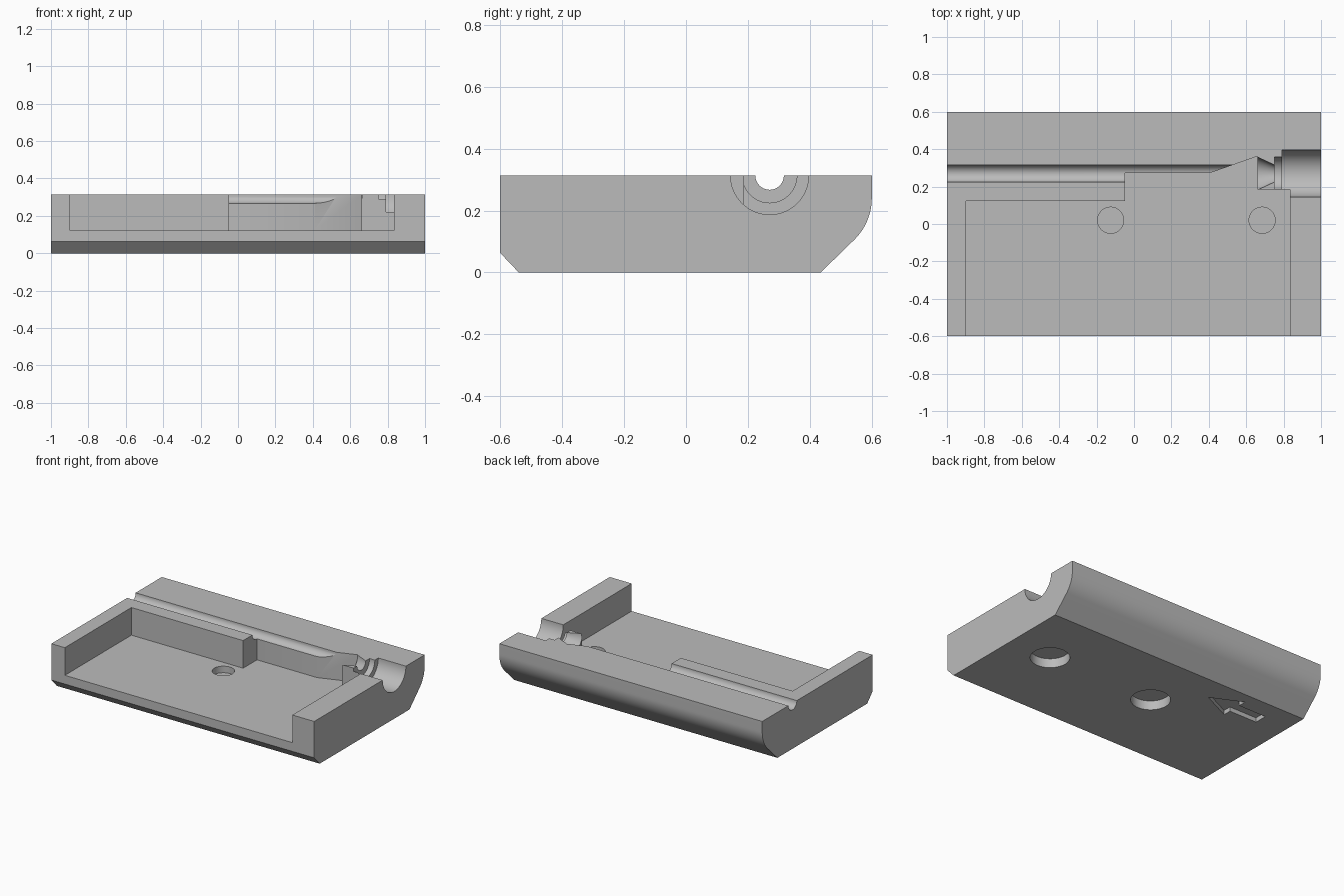
import bpy
import bmesh
from math import sin, cos, pi
from mathutils import Matrix

cube = bpy.data.objects.get("Cube")
if cube:
    bpy.data.objects.remove(cube, do_unlink=True)

TOP = 0.313
FLOOR = 0.123
BORE_Y = 0.27

grey = bpy.data.materials.new("plain grey")
grey.use_nodes = True
grey.diffuse_color = (0.5, 0.5, 0.5, 1)
grey.node_tree.nodes["Principled BSDF"].inputs["Base Color"].default_value = (0.5, 0.5, 0.5, 1)


def make_object(name, bm):
    bmesh.ops.recalc_face_normals(bm, faces=bm.faces)
    mesh = bpy.data.meshes.new(name)
    bm.to_mesh(mesh)
    bm.free()
    mesh.materials.append(grey)
    obj = bpy.data.objects.new(name, mesh)
    bpy.context.collection.objects.link(obj)
    return obj


def prism(name, points, direction):
    """Extrude a closed outline of 3D points along a direction."""
    bm = bmesh.new()
    face = bm.faces.new([bm.verts.new(p) for p in points])
    grown = bmesh.ops.extrude_face_region(bm, geom=[face])["geom"]
    verts = [g for g in grown if isinstance(g, bmesh.types.BMVert)]
    bmesh.ops.translate(bm, verts=verts, vec=direction)
    return make_object(name, bm)


def lathe_x(name, profile, sides=64):
    """Closed solid of revolution about the bore axis from (x, radius) steps."""
    bm = bmesh.new()
    rings = [[bm.verts.new((x, BORE_Y + r * cos(2 * pi * i / sides),
                            TOP + r * sin(2 * pi * i / sides)))
              for i in range(sides)] for x, r in profile]
    for a, b in zip(rings, rings[1:]):
        for i in range(sides):
            j = (i + 1) % sides
            bm.faces.new((a[i], a[j], b[j], b[i]))
    bm.faces.new(rings[0])
    bm.faces.new(rings[-1])
    return make_object(name, bm)


def disc(name, x, y, radius, low, high):
    bm = bmesh.new()
    bmesh.ops.create_cone(bm, cap_ends=True, segments=48, radius1=radius, radius2=radius,
                          depth=high - low, matrix=Matrix.Translation((x, y, (low + high) / 2)))
    return make_object(name, bm)


# Body: chamfered front edge, rounded back edge
R = 0.188
back = [(0.6 - R + R * cos(a), 0.24 + R * sin(a))
        for a in (-pi / 4 + pi / 4 * i / 12 for i in range(13))]
side = [(-0.6, TOP), (-0.6, 0.063), (-0.54, 0), (0.435, 0)] + back + [(0.6, TOP)]
body = prism("housing_half", [(-1, y, z) for y, z in side], (2, 0, 0))

# Pocket open at the front
pocket = [(-0.897, -0.7), (-0.897, 0.123), (-0.047, 0.123), (-0.047, 0.274), (0.41, 0.274),
          (0.66, 0.362), (0.66, 0.185), (0.833, 0.185), (0.833, -0.7)]
cutters = [prism("pocket_cutter", [(x, y, FLOOR) for x, y in pocket], (0, 0, 0.4))]

# Stepped bore and narrow groove along the top
cutters.append(lathe_x("bore_cutter", [
    (-1.1, 0.046), (0.652, 0.046), (0.655, 0.088), (0.66, 0.088), (0.75, 0.046),
    (0.7501, 0.088), (0.79, 0.088), (0.7901, 0.126), (1.1, 0.126)]))

# Blind holes in the pocket floor and wider recesses underneath
for x in (-0.125, 0.685):
    cutters.append(disc("floor_hole_cutter", x, 0.02, 0.07, FLOOR - 0.045, 0.2))
    cutters.append(disc("base_recess_cutter", x, 0.01, 0.123, -0.1, 0.063))

# Arrow sunk into the underside
half = [(-0.8, 0.044), (-0.59, 0.044), (-0.59, 0.1)]
arrow = half + [(-0.38, 0)] + [(x, -y) for x, y in reversed(half)]
cutters.append(prism("arrow_cutter", [(x, 0.262 + y, -0.1) for x, y in arrow], (0, 0, 0.13)))

# Cut everything out and keep the finished body only
for cutter in cutters:
    cutter.hide_render = True
    mod = body.modifiers.new(cutter.name, "BOOLEAN")
    mod.operation = "DIFFERENCE"
    mod.solver = "EXACT"
    mod.object = cutter
bpy.context.view_layer.update()
result = bpy.data.meshes.new_from_object(body.evaluated_get(bpy.context.evaluated_depsgraph_get()))
body.modifiers.clear()
body.data = result
for cutter in cutters:
    bpy.data.objects.remove(cutter, do_unlink=True)

for obj in bpy.context.selected_objects:
    obj.select_set(False)
body.select_set(True)
bpy.context.view_layer.objects.active = body
bpy.ops.object.shade_smooth_by_angle(angle=pi / 7)
